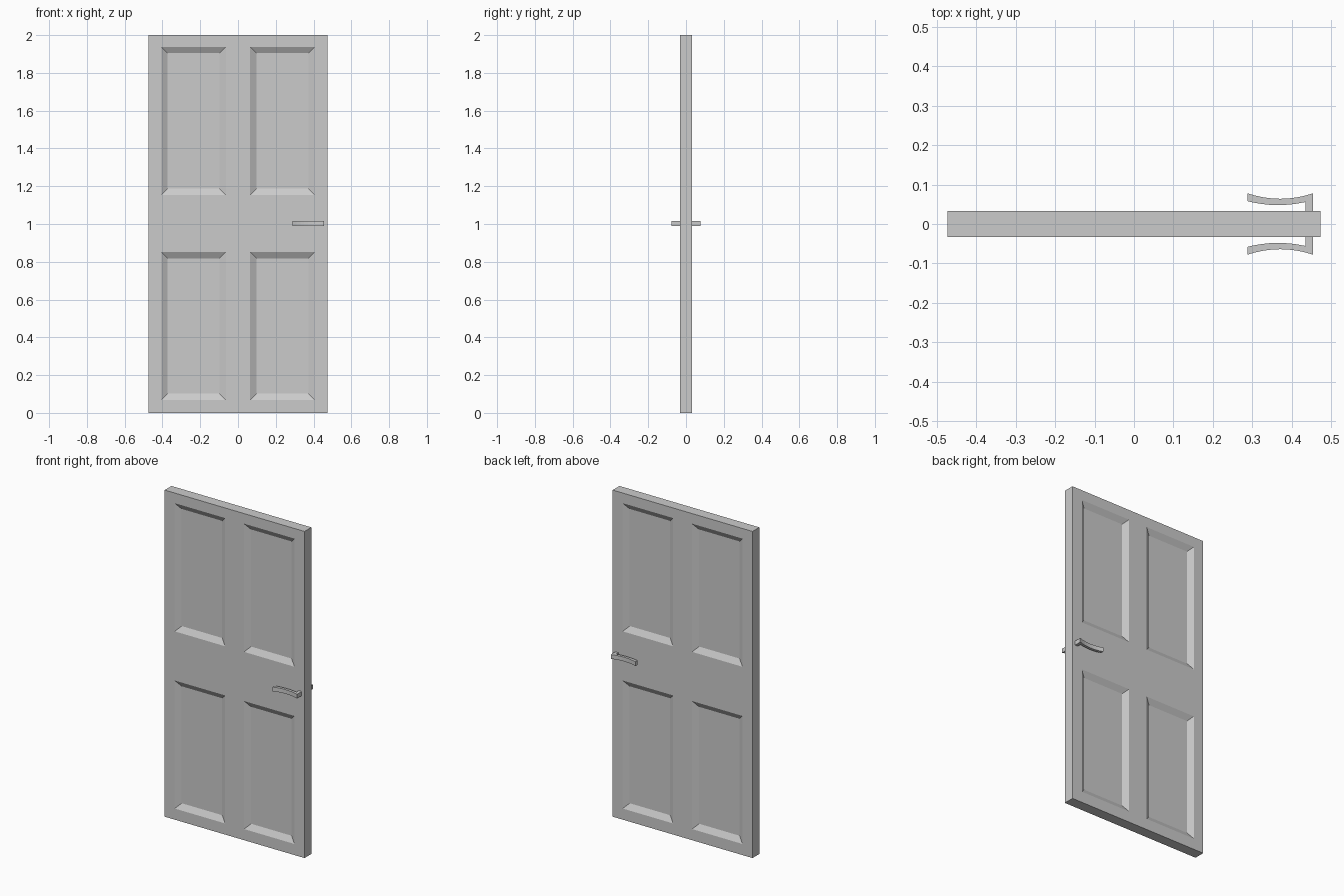
import bpy, bmesh

if "Cube" in bpy.data.objects:
    bpy.data.objects.remove(bpy.data.objects["Cube"])

HALF_T = 0.033          # half the door thickness


def make_object(name, bm):
    mesh = bpy.data.meshes.new(name)
    bmesh.ops.recalc_face_normals(bm, faces=bm.faces)
    bm.to_mesh(mesh)
    bm.free()
    obj = bpy.data.objects.new(name, mesh)
    bpy.context.collection.objects.link(obj)
    return obj


def mirror_y(obj):
    mod = obj.modifiers.new("mirror", 'MIRROR')
    mod.use_axis = (False, True, False)
    return obj


# Door leaf: front half with four recessed panels, mirrored to the back
xs = [-0.4735, -0.406, -0.064, 0.064, 0.406, 0.4735]
zs = [0.0, 0.068, 0.852, 1.153, 1.938, 2.0]
bm = bmesh.new()
grid = [[bm.verts.new((x, -HALF_T, z)) for x in xs] for z in zs]
panels = []
for r in range(5):
    for c in range(5):
        f = bm.faces.new((grid[r][c], grid[r][c + 1], grid[r + 1][c + 1], grid[r + 1][c]))
        if r in (1, 3) and c in (1, 3):
            panels.append(f)
bm.normal_update()
rim = [e for e in bm.edges if e.is_boundary]
bmesh.ops.inset_individual(bm, faces=panels, thickness=0.048, depth=0)
for f in panels:
    for v in f.verts:
        v.co.y += 0.02
# Door edges back to the centre plane
ext = bmesh.ops.extrude_edge_only(bm, edges=rim)
for v in ext["geom"]:
    if isinstance(v, bmesh.types.BMVert):
        v.co.y = 0
mirror_y(make_object("door_leaf", bm))

# Lever handle: top-view profile with bowed grip and square stem, one per side
X0, X1, STEM = 0.288, 0.455, 0.435
N = 8


def bow(x, end, mid):
    t = (x - X0) / (X1 - X0) * 2 - 1
    return mid + (end - mid) * t * t


outer = [(X0 + (X1 - X0) * i / N, 0) for i in range(N + 1)]
outer = [(x, bow(x, 0.078, 0.064)) for x, _ in outer]
inner = [STEM + (X0 - STEM) * i / N for i in range(N + 1)]
inner = [(x, bow(x + 0.01 * (x - X0) / (STEM - X0), 0.058, 0.048)) for x in inner]
profile = outer + [(X1, HALF_T - 0.003), (STEM, HALF_T - 0.003)] + inner
bm = bmesh.new()
face = bm.faces.new([bm.verts.new((x, -y, 0.989)) for x, y in profile])
ext = bmesh.ops.extrude_face_region(bm, geom=[face])
bmesh.ops.translate(bm, vec=(0, 0, 0.026),
                    verts=[g for g in ext["geom"] if isinstance(g, bmesh.types.BMVert)])
mirror_y(make_object("lever_handles", bm))
